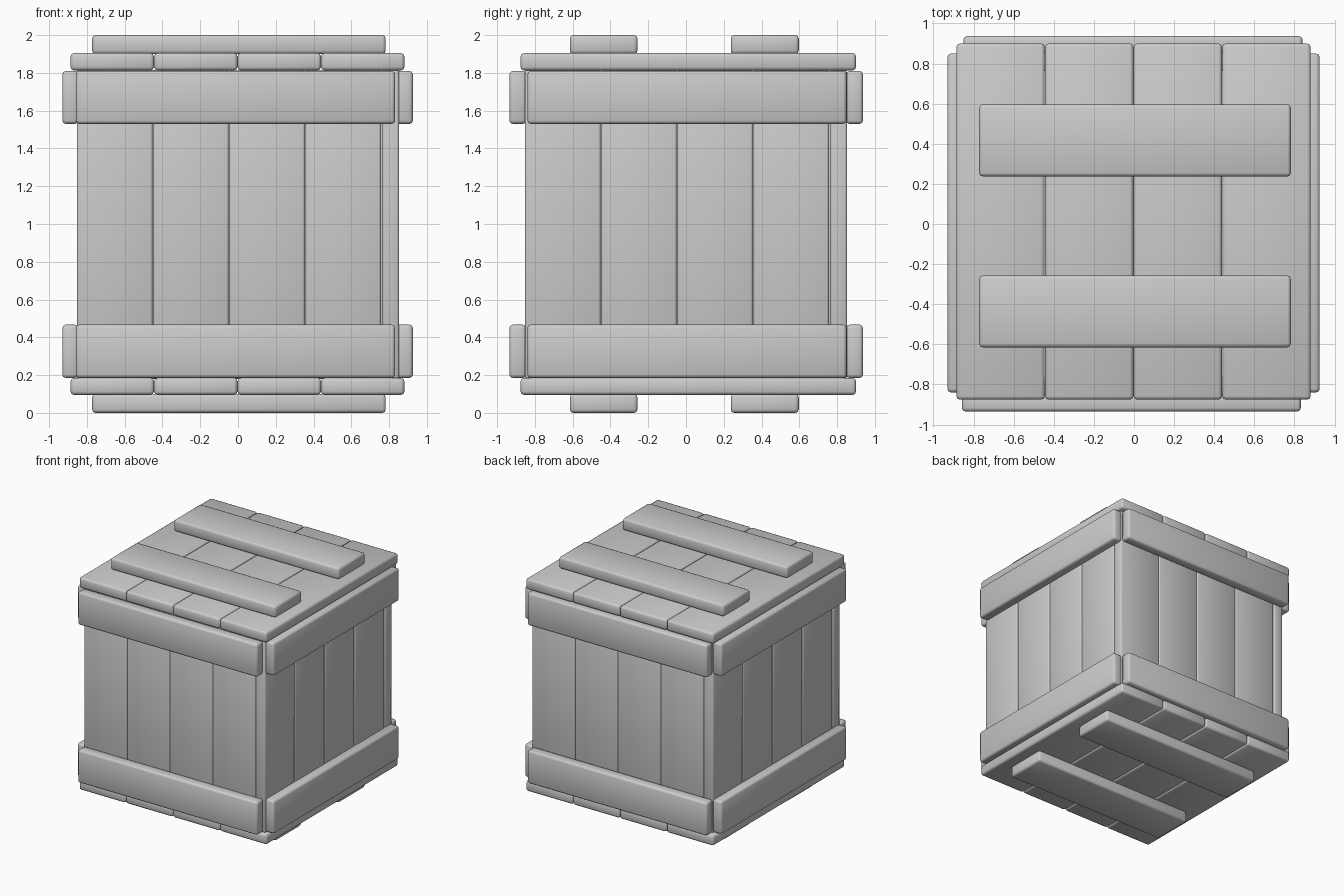
import bpy, bmesh
from math import pi
from mathutils import Matrix

if "Cube" in bpy.data.objects:
    bpy.data.objects.remove(bpy.data.objects["Cube"])


def board(name, x, y, z, turn=0, bevel=0.018):
    """Rounded board spanning the given ranges, turned about z in quarter steps."""
    bm = bmesh.new()
    bmesh.ops.create_cube(bm, size=1)
    for v in bm.verts:
        v.co = [(r[0] + r[1]) / 2 + c * (r[1] - r[0]) for r, c in zip((x, y, z), v.co)]
    bmesh.ops.bevel(bm, geom=bm.edges[:], offset=bevel, segments=2,
                    profile=0.5, affect='EDGES')
    bm.transform(Matrix.Rotation(turn * pi / 2, 4, 'Z'))
    for f in bm.faces:
        f.smooth = True
    me = bpy.data.meshes.new(name)
    bm.to_mesh(me)
    bm.free()
    ob = bpy.data.objects.new(name, me)
    bpy.context.collection.objects.link(ob)
    return ob


# Four walls of upright planks, overlapping pinwheel-fashion at the corners
for turn, side in enumerate(("front", "right", "back", "left")):
    for i in range(4):
        x0 = -0.853 + i * 0.403
        board(f"{side}_wall_plank_{i + 1}", (x0, x0 + 0.401), (-0.853, -0.763),
              (0.18, 1.815), turn, 0.012)

# Horizontal bands around the outside, top and bottom
for level, z in (("lower", (0.185, 0.467)), ("upper", (1.53, 1.81))):
    board(f"{level}_front_band", (-0.858, 0.832), (-0.935, -0.845), z)
    board(f"{level}_back_band", (-0.85, 0.84), (0.848, 0.937), z)
    board(f"{level}_left_band", (-0.93, -0.845), (-0.84, 0.85), z)
    board(f"{level}_right_band", (0.835, 0.926), (-0.84, 0.85), z)

# Lid and floor planks with two crosswise battens each
for part, zp, zb in (("floor", (0.095, 0.185), (0.0, 0.1)),
                     ("lid", (1.813, 1.905), (1.9, 2.0))):
    for i in range(4):
        x0 = -0.886 + i * 0.442
        board(f"{part}_plank_{i + 1}", (x0, x0 + 0.441), (-0.876, 0.9), zp)
    for name, y in (("front", (-0.615, -0.257)), ("back", (0.237, 0.597))):
        board(f"{part}_{name}_batten", (-0.772, 0.782), y, zb)
